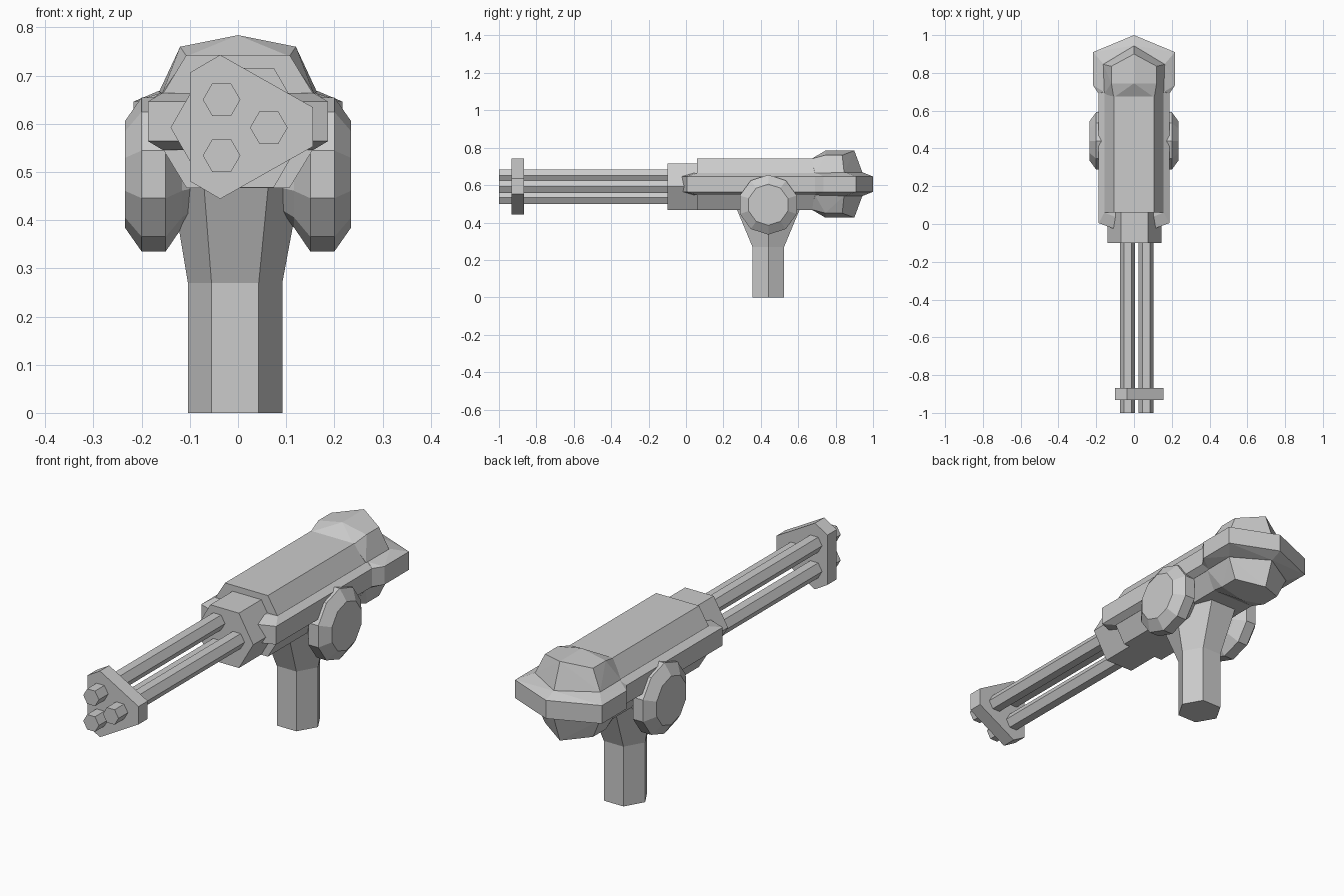
import bpy, bmesh
from math import cos, sin, pi, radians

if "Cube" in bpy.data.objects:
    bpy.data.objects.remove(bpy.data.objects["Cube"])

ZC = 0.605  # height of the gun body's mid plane


def finish(name, bm):
    bmesh.ops.dissolve_limit(bm, angle_limit=0.01, verts=bm.verts, edges=bm.edges)
    bmesh.ops.recalc_face_normals(bm, faces=bm.faces)
    me = bpy.data.meshes.new(name)
    bm.to_mesh(me)
    bm.free()
    ob = bpy.data.objects.new(name, me)
    bpy.context.collection.objects.link(ob)
    return ob


def loft(name, rings):
    """Skin a list of equal-length point rings and cap both ends."""
    bm = bmesh.new()
    vs = [[bm.verts.new(p) for p in r] for r in rings]
    n = len(vs[0])
    for a, b in zip(vs, vs[1:]):
        for i in range(n):
            j = (i + 1) % n
            bm.faces.new((a[i], a[j], b[j], b[i]))
    bm.faces.new(vs[0])
    bm.faces.new(vs[-1])
    return finish(name, bm)


def hull(name, points):
    """Convex solid; points (x, y, height) mirrored in x and about ZC."""
    bm = bmesh.new()
    pts = {(sx * x, y, ZC + sz * h) for x, y, h in points
           for sx in (1, -1) for sz in (1, -1)}
    for p in sorted(pts):
        bm.verts.new(p)
    res = bmesh.ops.convex_hull(bm, input=bm.verts)
    junk = {g for g in res["geom_interior"] + res["geom_unused"]
            if isinstance(g, bmesh.types.BMVert)}
    bmesh.ops.delete(bm, geom=list(junk), context='VERTS')
    return finish(name, bm)


def prism_y(name, profile, y0, y1):
    return loft(name, [[(x, y, z) for x, z in profile] for y in (y0, y1)])


def ngon(cx, cy, r, n, start=0):
    return [(cx + r * cos(start + 2 * pi * i / n),
             cy + r * sin(start + 2 * pi * i / n)) for i in range(n)]


# support post: hexagonal column flaring into the body
low = ngon(-0.006, 0.44, 0.098, 6)
top = [(-0.004 + (x + 0.006) * 1.36, 0.44 + (y - 0.44) * 1.98) for x, y in low]
loft("support_post", [[(x, y, 0) for x, y in low],
                      [(x, y, 0.27) for x, y in low],
                      [(x, y, 0.47) for x, y in top],
                      [(x * 0.8, 0.44 + (y - 0.44) * 0.8, 0.52) for x, y in top]])

# barrels, muzzle plate and barrel housing
for i, (x, z) in enumerate([(-0.034, 0.65), (0.064, 0.592), (-0.034, 0.534)]):
    prism_y(f"barrel_{i + 1}", ngon(x, z, 0.039, 6), -1.0, -0.05)
prism_y("muzzle_plate", [(-0.037, 0.743), (-0.1, 0.706), (-0.1, 0.481),
                         (-0.037, 0.444), (0.156, 0.553), (0.156, 0.634)],
        -0.933, -0.867)
prism_y("barrel_housing", ngon(0.003, 0.592, 0.143, 6), -0.1, 0.12)

# main body core
hull("body_core", [(x, y, h) for y in (0.06, 0.76)
                   for x, h in ((0.107, 0.138), (0.155, 0.059))])

# side band with a blunt pointed front and bevelled rim
hull("body_band", [(0.187, 0.005, 0.041), (0, -0.065, 0.041), (0.187, 0.75, 0.041),
                   (0.157, 0.06, 0.059), (0, 0.0, 0.059), (0.157, 0.75, 0.059)])

# rear band, wider and pointed at the back
hull("rear_band", [(0.187, 0.69, 0.041), (0.217, 0.735, 0.041),
                   (0.217, 0.91, 0.041), (0, 1.0, 0.041),
                   (0.16, 0.70, 0.059), (0.165, 0.85, 0.063), (0, 0.945, 0.063)])

# rear hump above and below the band
hull("rear_hump", [(0.107, 0.67, 0.135), (0.157, 0.69, 0.059),
                   (0.163, 0.845, 0.063), (0, 0.943, 0.063),
                   (0.12, 0.745, 0.155), (0, 0.745, 0.179),
                   (0.12, 0.835, 0.155), (0, 0.9, 0.179)])

# side discs: ten-sided, bevelled on both faces
disc = [(0.05, 0.085), (0.083, 0.085), (0.116, 0.11),
        (0.15, 0.16), (0.2, 0.16), (0.235, 0.11)]
for side, s in (("right", 1), ("left", -1)):
    loft(f"{side}_disc", [[(s * x, y, z) for y, z in
                           ngon(0.44, 0.495, r, 10, radians(90))] for x, r in disc])
